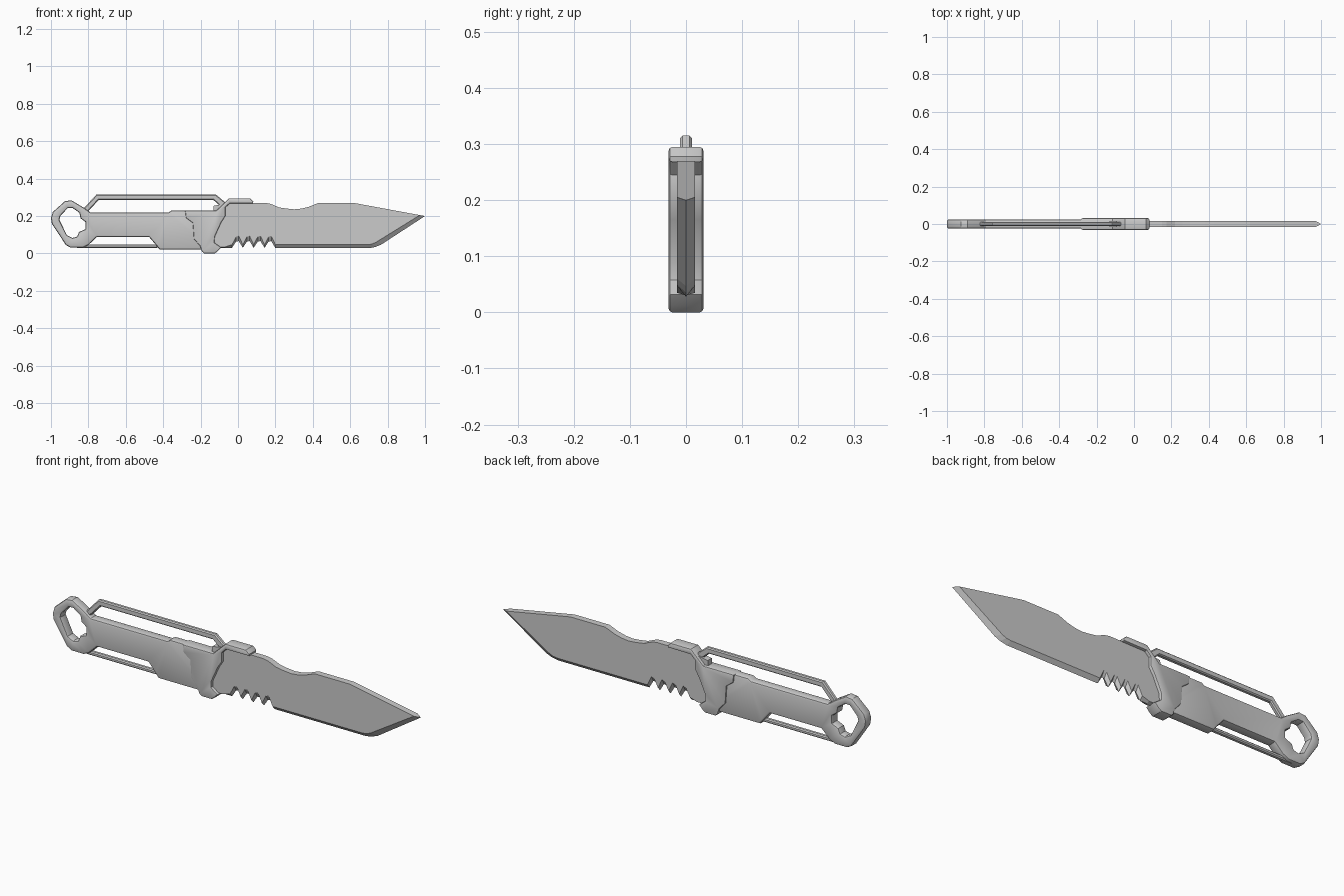
import bpy, bmesh, math
from mathutils import Vector

if "Cube" in bpy.data.objects:
    bpy.data.objects.remove(bpy.data.objects["Cube"])


def finish(bm, name, smooth=True):
    bmesh.ops.recalc_face_normals(bm, faces=bm.faces)
    me = bpy.data.meshes.new(name)
    bm.to_mesh(me)
    bm.free()
    ob = bpy.data.objects.new(name, me)
    bpy.context.collection.objects.link(ob)
    if smooth:
        bpy.ops.object.select_all(action='DESELECT')
        ob.select_set(True)
        bpy.context.view_layer.objects.active = ob
        bpy.ops.object.shade_smooth_by_angle(angle=math.radians(32))
    return ob


def wind(pts, ccw):
    """Order a loop so that its material lies on the left."""
    area = sum(a[0] * b[1] - b[0] * a[1] for a, b in zip(pts, pts[1:] + pts[:1]))
    return pts if (area > 0) == ccw else pts[::-1]


def inset(pts, d):
    """Offset a loop into its material with mitred corners."""
    out = []
    for i, p in enumerate(pts):
        p, a, b = Vector(p), Vector(pts[i - 1]), Vector(pts[(i + 1) % len(pts)])
        u, v = (p - a).normalized(), (b - p).normalized()
        n1, n2 = Vector((-u.y, u.x)), Vector((-v.y, v.x))
        out.append(p + (n1 + n2) * d / max(0.4, 1 + n1.dot(n2)))
    return out


def slab(name, outer, t, b, hole=None, seg=2):
    """Flat plate in XZ, half thickness t, rounded rim of size b."""
    bm = bmesh.new()
    rim = [math.pi / 2 * k / seg for k in range(seg + 1)]
    levels = [(b * (1 - math.sin(a)), -t + b * (1 - math.cos(a))) for a in rim]
    levels += [(d, -y) for d, y in reversed(levels)]
    caps = [[], []]
    loops = [wind(outer, True)] + ([wind(hole, False)] if hole else [])
    for pts in loops:
        rows = [[bm.verts.new((p.x, y, p.y)) for p in inset(pts, d)] for d, y in levels]
        n = len(pts)
        for r0, r1 in zip(rows, rows[1:]):
            for i in range(n):
                j = (i + 1) % n
                bm.faces.new((r0[i], r0[j], r1[j], r1[i]))
        for cap, row in zip(caps, (rows[0], rows[-1])):
            cap.append(row)
    for cap in caps:
        if hole:
            edges = [bm.edges.get((r[i - 1], r[i])) for r in cap for i in range(len(r))]
            bmesh.ops.triangle_fill(bm, edges=edges, use_beauty=True, normal=(0, -1, 0))
        else:
            bm.faces.new(cap[0])
    return finish(bm, name)


# Blade: flat sides, ground edge with four serration notches
T = 0.016
spine = [(-.13, .255), (-.05, .27), (.15, .27), (.175, .265), (.22, .246), (.26, .24),
         (.30, .236), (.34, .24), (.38, .25), (.43, .27), (.62, .27)]
lower = [((.972, .205), (1.0, .2)), ((.738, .06), (.765, .047)), ((.715, .05), (.735, .035)),
         ((.69, .047), (.70, .028)), ((.2, .047), (.2, .028))]
for i in range(4):
    x = .2 - .058 * i
    lower.append(((x - .022, .094), (x - .022, .066)))
    lower.append(((x - .036, .090), (x - .036, .064)))
    lower.append(((x - .058, .047), (x - .058, .03)))
lower += [((-.07, .035), (-.07, .03)), ((-.15, .035), (-.15, .03))]
bm = bmesh.new()
sides = []
for s in (-1, 1):
    top = [bm.verts.new((x, s * T, z)) for x, z in spine]
    low = [bm.verts.new((f[0], s * T, f[1])) for f, e in lower]
    bm.faces.new(top + low)
    sides.append((top, low))
edge = [bm.verts.new((e[0], 0, e[1])) for f, e in lower]
for top, low in sides:
    for i in range(len(edge) - 1):
        bm.faces.new((low[i], low[i + 1], edge[i + 1], edge[i]))
(t0, l0), (t1, l1) = sides
a, b = t0 + l0[:1], t1 + l1[:1]
for i in range(len(a) - 1):
    bm.faces.new((a[i], a[i + 1], b[i + 1], b[i]))
bm.faces.new((l0[0], l1[0], edge[0]))
bm.faces.new((t0[0], t1[0], l1[-1], edge[-1], l0[-1]))
finish(bm, "blade", smooth=False)

# Handle with lanyard ring and its hole
handle = [(-1.0, .19), (-.99, .222), (-.925, .28), (-.89, .284), (-.825, .245), (-.79, .22),
          (-.37, .22), (-.355, .23), (-.16, .23), (-.12, .14), (-.14, .022), (-.42, .022),
          (-.44, .047), (-.475, .088), (-.755, .088), (-.80, .045), (-.83, .031),
          (-.895, .031), (-.92, .045), (-.995, .158)]
ring_hole = [(-.955, .18), (-.95, .2), (-.91, .243), (-.885, .243), (-.848, .218), (-.842, .188),
             (-.815, .168), (-.815, .13), (-.85, .115), (-.86, .09), (-.885, .083), (-.915, .098)]
slab("handle", handle, .025, .010, hole=ring_hole)

# Guard collar with thumb ramp
guard = [(-.283, .23), (-.278, .19), (-.242, .163), (-.236, .077), (-.203, .04), (-.193, .01),
         (-.18, .0), (-.125, .0), (-.108, .012), (-.09, .032), (-.126, .058), (-.124, .09),
         (-.09, .165), (-.068, .2), (-.068, .245), (-.045, .267), (.08, .268), (.082, .278),
         (.064, .295), (-.048, .295), (-.115, .23)]
slab("guard", guard, .031, .007)

# Raised carry loop on top
loop = [(-.84, .225), (-.757, .315), (-.118, .315), (-.04, .25), (-.085, .245),
        (-.132, .286), (-.745, .286), (-.815, .21)]
slab("top_loop", loop, .011, .005, seg=1)

# Thin rod below the handle
rod = [(-.86, .03), (-.43, .03), (-.43, .049), (-.86, .049)]
slab("lower_rod", rod, .011, .005, seg=1)
